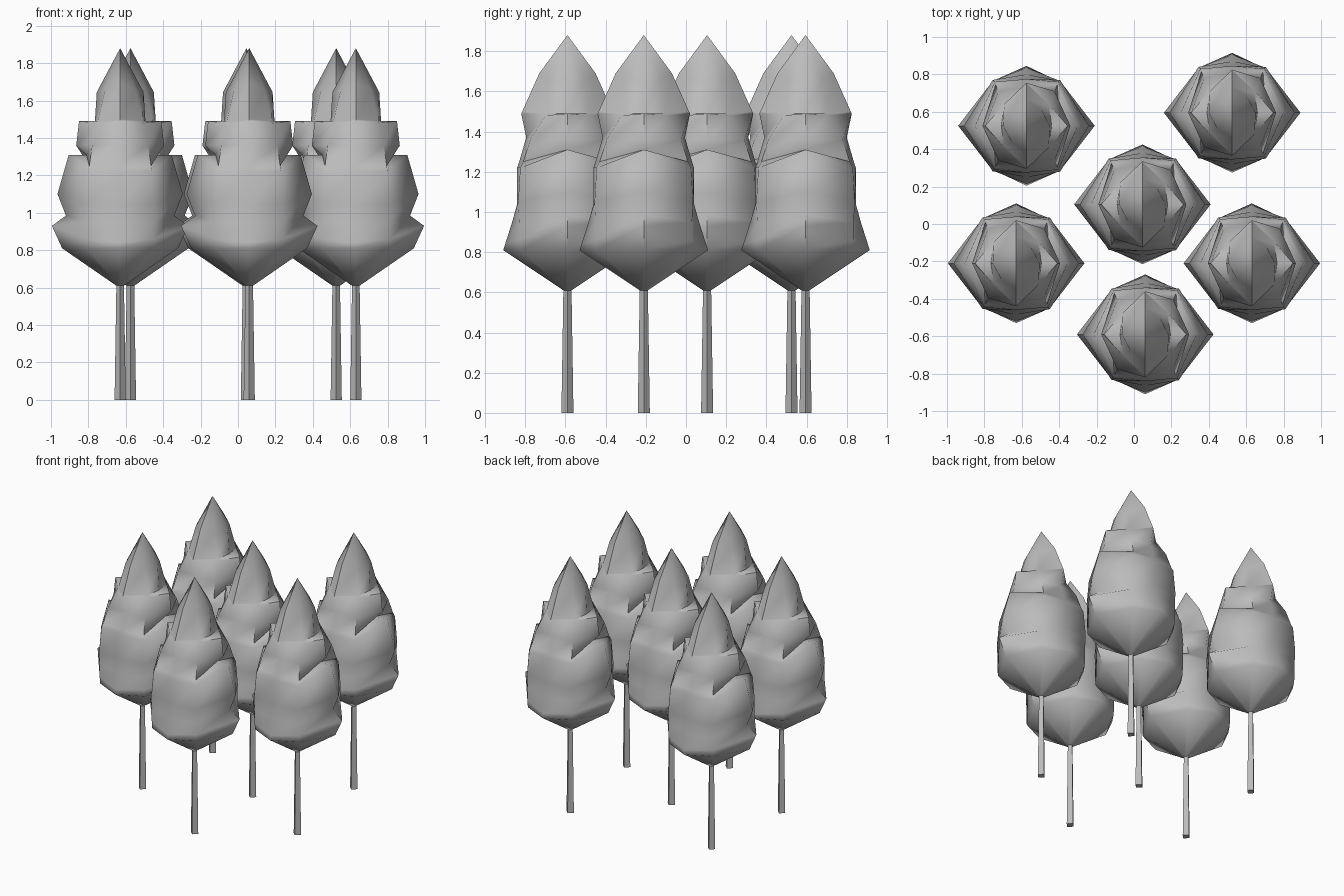
import bpy, bmesh, math

cube = bpy.data.objects.get("Cube")
if cube:
    bpy.data.objects.remove(cube, do_unlink=True)

grey = bpy.data.materials.new("plain grey")
grey.use_nodes = True
colour = (0.5, 0.5, 0.5, 1)
grey.diffuse_color = colour
grey.node_tree.nodes["Principled BSDF"].inputs["Base Color"].default_value = colour

# Foliage tiers: side point (x, z), diagonal point (x, y, z), front point (y, z)
TIERS = [
    ((.02, .61), (.015, .015, .61), (.02, .61)),
    ((.31, .81), (.18, .235, .81), (.32, .81)),
    ((.365, .93), (.18, .24, .86), (.31, .84)),
    ((.29, .985), (.18, .24, .95), (.275, .95)),
    ((.335, 1.1), (.18, .245, 1.05), (.25, 1.04)),
    ((.275, 1.31), (.17, .235, 1.22), (.25, 1.22)),
    ((.18, 1.31), (.165, .22, 1.25), (.24, 1.25)),
    ((.235, 1.36), (.15, .185, 1.36), (.205, 1.37)),
    ((.22, 1.49), (.125, .11, 1.48), (.23, 1.49)),
    ((.135, 1.49), (.12, .105, 1.49), (.225, 1.5)),
    ((.125, 1.645), (.08, .085, 1.66), (.14, 1.69)),
]
TIP = 1.88


def ring(side, diag, front):
    """Eight points round the tree, mirrored from one quarter."""
    (sx, sz), (dx, dy, dz), (fy, fz) = side, diag, front
    return [(sx, 0, sz), (dx, dy, dz), (0, fy, fz), (-dx, dy, dz),
            (-sx, 0, sz), (-dx, -dy, dz), (0, -fy, fz), (dx, -dy, dz)]


def make_object(name, bm):
    bmesh.ops.recalc_face_normals(bm, faces=bm.faces)
    mesh = bpy.data.meshes.new(name)
    bm.to_mesh(mesh)
    bm.free()
    mesh.materials.append(grey)
    obj = bpy.data.objects.new(name, mesh)
    bpy.context.collection.objects.link(obj)
    return obj


def foliage(name):
    bm = bmesh.new()
    loops = [[bm.verts.new(p) for p in ring(*tier)] for tier in TIERS]
    for low, high in zip(loops, loops[1:]):
        for i in range(8):
            j = (i + 1) % 8
            bm.faces.new((low[i], low[j], high[j], high[i]))
    tip = bm.verts.new((0, 0, TIP))
    for i in range(8):
        bm.faces.new((loops[-1][i], loops[-1][(i + 1) % 8], tip))
    bm.faces.new(loops[0][::-1])
    obj = make_object(name, bm)
    bpy.ops.object.select_all(action='DESELECT')
    obj.select_set(True)
    bpy.context.view_layer.objects.active = obj
    bpy.ops.object.shade_smooth_by_angle(angle=math.radians(60))
    return obj


def trunk(name):
    bm = bmesh.new()
    bmesh.ops.create_cone(bm, cap_ends=True, segments=4,
                          radius1=.03, radius2=.02, depth=.63)
    bmesh.ops.translate(bm, verts=bm.verts, vec=(0, 0, .315))
    return make_object(name, bm)


# Plant the grove
SPOTS = [(-.575, .525), (.525, .595), (.045, .105),
         (-.63, -.21), (.63, -.21), (.06, -.59)]
for n, (x, y) in enumerate(SPOTS, 1):
    for part in (foliage(f"foliage_{n}"), trunk(f"trunk_{n}")):
        part.location = (x, y, 0)
